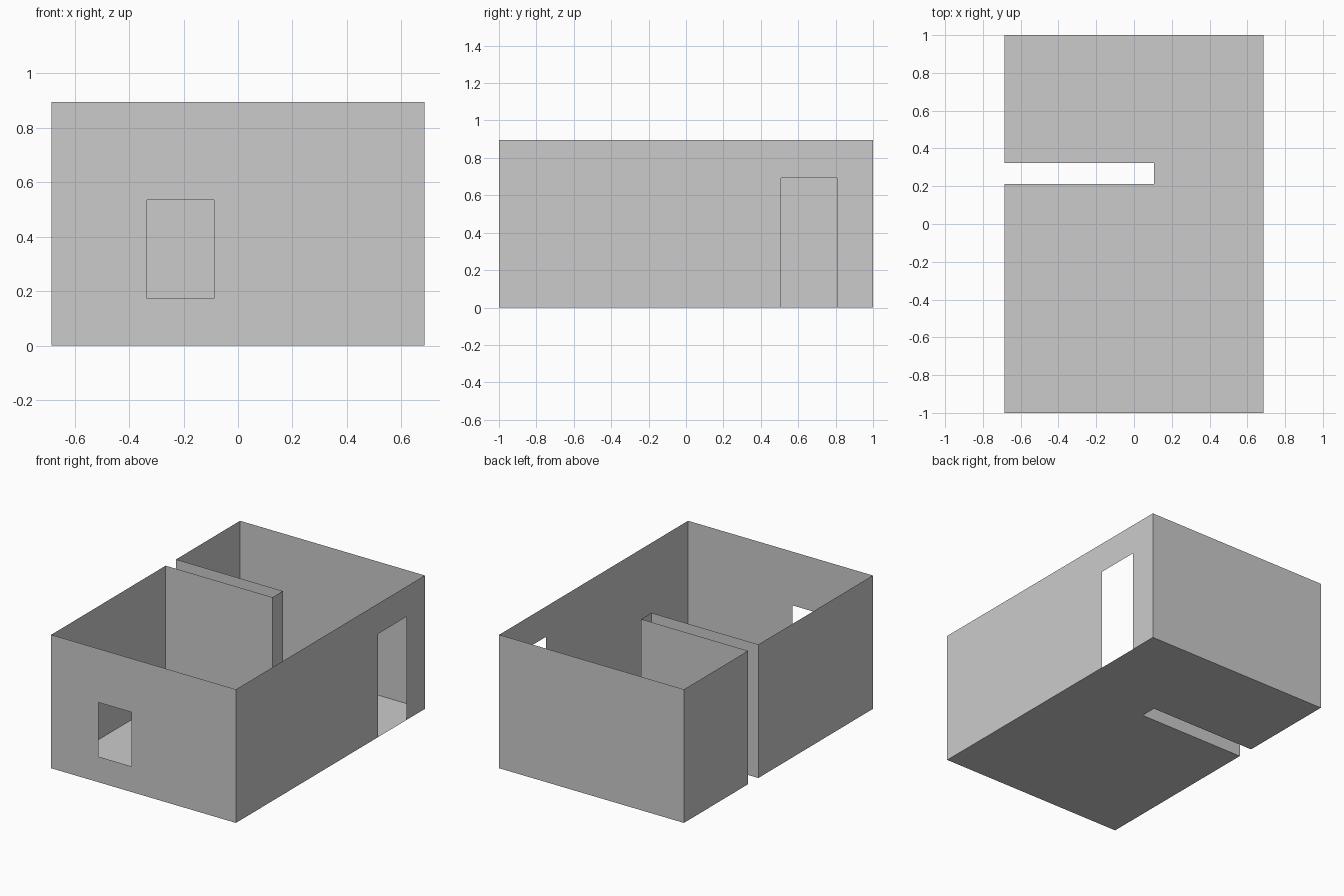
import bpy
import bmesh
from mathutils import Vector

if "Cube" in bpy.data.objects:
    bpy.data.objects.remove(bpy.data.objects["Cube"], do_unlink=True)

X, Y, H = 0.685, 1.0, 0.895                  # half width, half depth, wall height
SLOT_X, SLOT_F, SLOT_B = 0.107, 0.212, 0.322  # recess end, front and back sides

plaster = bpy.data.materials.new("plain_grey")
plaster.use_nodes = True
plaster.diffuse_color = (0.6, 0.6, 0.6, 1)
bsdf = plaster.node_tree.nodes["Principled BSDF"]
bsdf.inputs["Base Color"].default_value = (0.6, 0.6, 0.6, 1)


def sheet(name, polygons):
    """Thin flat part made from a few polygons."""
    bm = bmesh.new()
    for poly in polygons:
        bm.faces.new([bm.verts.new(p) for p in poly])
    bmesh.ops.remove_doubles(bm, verts=bm.verts, dist=1e-5)
    mesh = bpy.data.meshes.new(name)
    bm.to_mesh(mesh)
    bm.free()
    mesh.materials.append(plaster)
    obj = bpy.data.objects.new(name, mesh)
    bpy.context.collection.objects.link(obj)
    return obj


def wall(name, start, end, opening=None):
    """Wall from start to end; opening = (from, to, bottom, top) along it."""
    a, b = Vector((*start, 0)), Vector((*end, 0))
    along, length = (b - a).normalized(), (b - a).length

    def panel(s0, s1, z0, z1):
        corners = ((s0, z0), (s1, z0), (s1, z1), (s0, z1))
        return [a + along * s + Vector((0, 0, z)) for s, z in corners]

    if opening is None:
        panels = [panel(0, length, 0, H)]
    else:
        s0, s1, z0, z1 = opening
        panels = [panel(0, s0, 0, H), panel(s1, length, 0, H), panel(s0, s1, z1, H)]
        if z0 > 0:
            panels.append(panel(s0, s1, 0, z0))
    return sheet(name, panels)


# Plan outline, counter-clockwise so the walls face outwards
plan = [(-X, -Y), (X, -Y), (X, Y), (-X, Y),
        (-X, SLOT_B), (SLOT_X, SLOT_B), (SLOT_X, SLOT_F), (-X, SLOT_F)]
names = ["front_wall", "left_wall", "back_wall", "right_wall_rear",
         "partition_rear", "partition_end", "partition_front", "right_wall_front"]
openings = {
    "front_wall": (X - 0.335, X - 0.088, 0.172, 0.535),   # window
    "left_wall": (Y + 0.507, Y + 0.807, 0, 0.692),        # doorway
}

for i, name in enumerate(names):
    wall(name, plan[i], plan[(i + 1) % len(plan)], openings.get(name))

# Floor follows the plan, leaving the recess open
sheet("floor", [[(x, y, 0) for x, y in reversed(plan)]])
